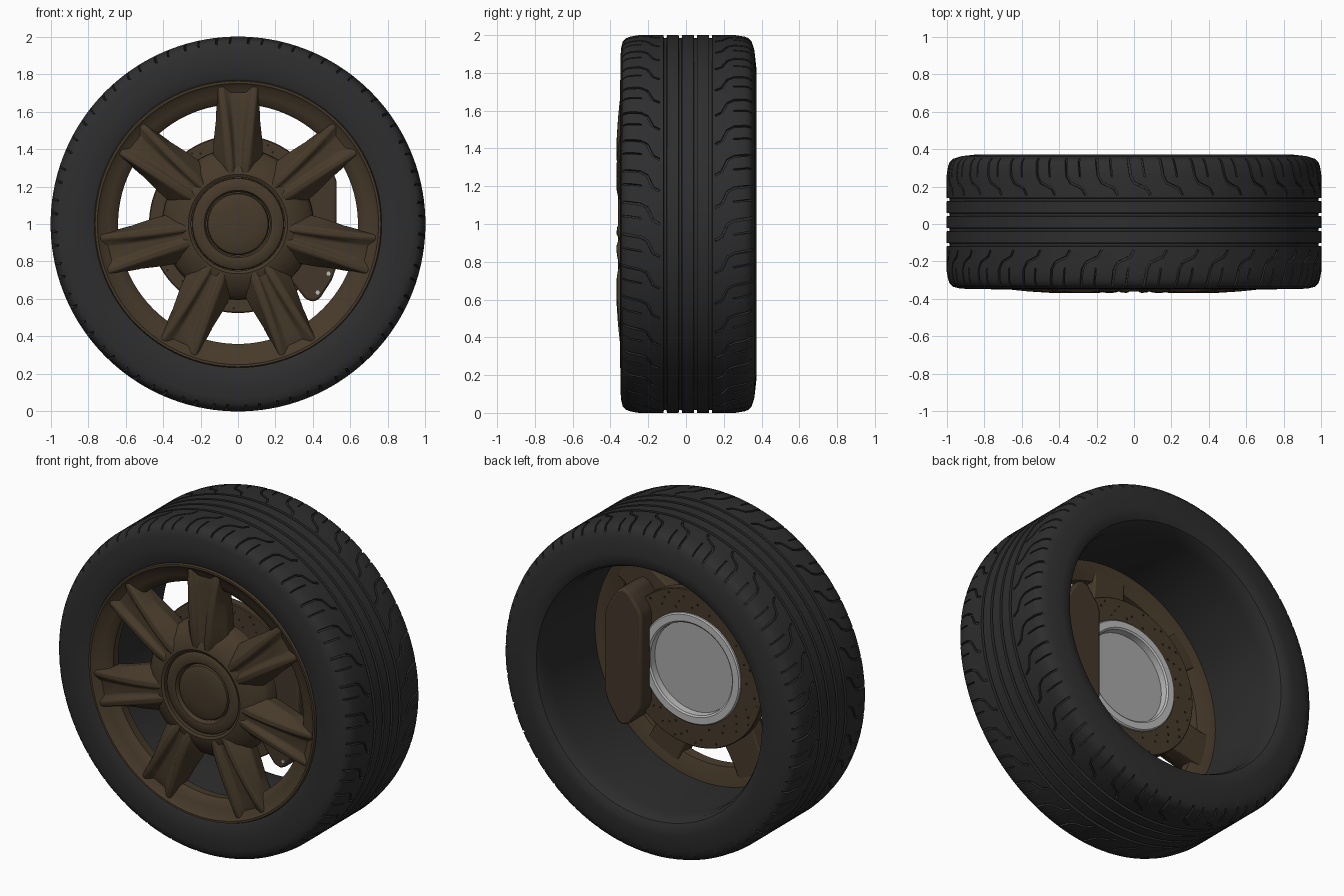
import bpy, bmesh
from math import cos, sin, pi, radians, hypot

cube = bpy.data.objects.get("Cube")
if cube:
    bpy.data.objects.remove(cube, do_unlink=True)


def material(name, color, rough=0.6):
    m = bpy.data.materials.new(name)
    m.use_nodes = True
    m.diffuse_color = (*color, 1)
    node = m.node_tree.nodes["Principled BSDF"]
    node.inputs["Base Color"].default_value = (*color, 1)
    node.inputs["Roughness"].default_value = rough
    return m


RUBBER = material("black rubber", (0.027, 0.027, 0.027), 0.8)
BRONZE = material("dark bronze", (0.062, 0.042, 0.023))
CALIPER = material("caliper brown", (0.058, 0.038, 0.024))
HOLE = material("hole dark brown", (0.02, 0.014, 0.009))
SILVER = material("silver", (0.5, 0.5, 0.5))
GREY = material("plate grey", (0.4, 0.4, 0.4))


def polar(r, a, y):
    """Point at radius r and angle a around the wheel axle."""
    return (r * cos(a), y, 1 + r * sin(a))


def shade(ob, angle):
    ob.data.shade_smooth()
    ob.data.set_sharp_from_angle(angle=radians(angle))


def finish(name, bm, mat, angle=35):
    bmesh.ops.remove_doubles(bm, verts=bm.verts, dist=1e-5)
    bmesh.ops.recalc_face_normals(bm, faces=bm.faces)
    me = bpy.data.meshes.new(name)
    bm.to_mesh(me)
    bm.free()
    me.materials.append(mat)
    ob = bpy.data.objects.new(name, me)
    bpy.context.collection.objects.link(ob)
    shade(ob, angle)
    return ob


def loft(bm, rings, loop=False):
    """Skin a list of closed rings of points; cap the ends unless looped."""
    vs = [[bm.verts.new(p) for p in ring] for ring in rings]
    n = len(vs[0])
    for i in range(len(vs) if loop else len(vs) - 1):
        a, b = vs[i], vs[(i + 1) % len(vs)]
        for j in range(n):
            k = (j + 1) % n
            bm.faces.new((a[j], a[k], b[k], b[j]))
    if not loop:
        bm.faces.new(vs[0])
        bm.faces.new(vs[-1])


def lathe(name, profile, mat, seg=96, angle=35):
    """Revolve a closed (radius, y) profile around the axle."""
    bm = bmesh.new()
    loft(bm, [[polar(r, 2 * pi * s / seg, y) for r, y in profile]
              for s in range(seg)], loop=True)
    bmesh.ops.dissolve_degenerate(bm, dist=1e-6, edges=bm.edges)
    return finish(name, bm, mat, angle)


# Tyre body with four running grooves
tread = []
for gy in (-0.11, -0.03, 0.05, 0.13):
    tread += [(1, gy - 0.009), (0.984, gy - 0.007), (0.984, gy + 0.007), (1, gy + 0.009)]
tyre_profile = ([(0.755, -0.27), (0.762, -0.335), (0.78, -0.345), (0.86, -0.348),
                 (0.93, -0.344), (0.965, -0.335), (0.983, -0.318), (0.992, -0.295), (1, -0.25)]
                + tread
                + [(1, 0.26), (0.992, 0.31), (0.983, 0.332), (0.965, 0.348), (0.92, 0.362),
                   (0.83, 0.372), (0.79, 0.37), (0.76, 0.355), (0.745, 0.325), (0.74, 0.25)])
tyre = lathe("tyre", tyre_profile, RUBBER, seg=180)


# Shoulder tread cuts
def groove(bm, path, side, start, w):
    rings = []
    for i, (y, a) in enumerate(path):
        y0, a0 = path[max(i - 1, 0)]
        y1, a1 = path[min(i + 1, len(path) - 1)]
        d = hypot(y1 - y0, a1 - a0)
        ny, na = -(a1 - a0) / d * w, (y1 - y0) / d * w
        surf = 1 - 4 * max(0, y - 0.25) ** 2
        shift = 0.015 if side > 0 else 0
        rings.append([polar(surf + h, start + a + s * na, side * (y + s * ny) + shift)
                      for s, h in ((-1, -0.013), (1, -0.013), (1, 0.04), (-1, 0.04))])
    loft(bm, rings)


HOOK = [(0.14, 0), (0.175, 0.02), (0.205, 0.085), (0.24, 0.105), (0.335, 0.12)]
SIPE = [(0.235, 0.03), (0.335, 0.045)]
COUNT = 36
bm = bmesh.new()
for k in range(COUNT):
    for side in (-1, 1):
        start = 2 * pi * (k + (0.5 if side > 0 else 0)) / COUNT
        groove(bm, HOOK, side, start, 0.006)
        groove(bm, SIPE, side, start, 0.004)
cutter = finish("tread_cutter", bm, RUBBER)
cutter.hide_render = True
mod = tyre.modifiers.new("tread", "BOOLEAN")
mod.operation, mod.solver, mod.object = "DIFFERENCE", "EXACT", cutter
graph = bpy.context.evaluated_depsgraph_get()
cut_mesh = bpy.data.meshes.new_from_object(tyre.evaluated_get(graph))
tyre.modifiers.clear()
tyre.data = cut_mesh
bpy.data.objects.remove(cutter, do_unlink=True)
shade(tyre, 30)

# Rim ring
lathe("rim_ring", [(0.768, -0.335), (0.762, -0.35), (0.75, -0.35), (0.735, -0.335),
                   (0.69, -0.318), (0.65, -0.3), (0.64, -0.285), (0.645, -0.23),
                   (0.7, -0.21), (0.756, -0.2)], BRONZE)

# Hub with flared skirt and centre cap
lathe("hub", [(0, -0.2), (0, -0.262), (0.25, -0.262), (0.25, -0.352), (0.265, -0.36), (0.29, -0.355),
              (0.34, -0.33), (0.385, -0.295), (0.402, -0.27), (0.405, -0.2)], BRONZE)
lathe("cap_ring", [(0.17, -0.26), (0.17, -0.33), (0.18, -0.345), (0.19, -0.347),
                   (0.232, -0.343), (0.243, -0.335), (0.246, -0.26)], BRONZE)
lathe("centre_cap", [(0, -0.26), (0, -0.352), (0.08, -0.35), (0.14, -0.343),
                     (0.16, -0.335), (0.166, -0.32), (0.166, -0.26)], BRONZE)

# Seven channelled spokes: radius, base half width, ridge edge, channel half width, ridge y, channel y
STATIONS = [(0.262, 0.11, 0.055, 0.02, -0.358, -0.348),
            (0.34, 0.135, 0.065, 0.024, -0.368, -0.345),
            (0.45, 0.13, 0.076, 0.034, -0.368, -0.338),
            (0.56, 0.118, 0.088, 0.048, -0.361, -0.332),
            (0.65, 0.114, 0.098, 0.062, -0.352, -0.326),
            (0.737, 0.125, 0.106, 0.078, -0.338, -0.32)]
bm = bmesh.new()
for k in range(7):
    phi = pi / 2 + 2 * pi * k / 7
    rings = []
    for r, base, ridge, chan, top, low in STATIONS:
        half = [(chan * 0.6, low), (chan + 0.008, top), (ridge, top + 0.004),
                (base, -0.285), (base - 0.01, -0.21)]
        ring = [(-t, y) for t, y in reversed(half)] + half
        rings.append([(r * cos(phi) - t * sin(phi), y, 1 + r * sin(phi) + t * cos(phi))
                      for t, y in ring])
    loft(bm, rings)
spokes = finish("spokes", bm, BRONZE)
bev = spokes.modifiers.new("soft edges", "BEVEL")
bev.width, bev.segments, bev.angle_limit = 0.007, 2, radians(30)

# Brake disc with drilled holes
lathe("brake_disc", [(0.3, -0.115), (0.47, -0.115), (0.475, -0.11), (0.475, -0.065),
                     (0.47, -0.06), (0.3, -0.06)], BRONZE)
bm = bmesh.new()
for k in range(20):
    for j, r in enumerate((0.365, 0.395, 0.425, 0.45)):
        if (k + j) % 4 == 3:
            continue
        cx, _, cz = polar(r, 2 * pi * (k + 0.28 * j) / 20, 0)
        loft(bm, [[(cx + 0.007 * cos(a * pi / 5), y, cz + 0.007 * sin(a * pi / 5))
                   for a in range(10)] for y in (-0.117, -0.058)])
finish("disc_holes", bm, HOLE)

# Bearing housing and its back plate
lathe("bearing_housing", [(0.27, -0.19), (0.325, -0.19), (0.332, -0.18), (0.332, -0.05),
                          (0.325, -0.043), (0.285, -0.043), (0.275, -0.05)], SILVER)
lathe("back_plate", [(0, -0.12), (0, -0.09), (0.272, -0.09), (0.272, -0.12)], GREY)

# Brake caliper on the left side
half = [(0.525, 0.0), (0.525, 0.23), (0.5, 0.3), (0.435, 0.4), (0.4, 0.415),
        (0.36, 0.4), (0.29, 0.31), (0.275, 0.27)]
outline = half + [(x, -z) for x, z in reversed(half[1:])]
bm = bmesh.new()
loft(bm, [[(x, y, 1 + z) for x, z in outline] for y in (-0.17, 0.04)])
caliper = finish("brake_caliper", bm, CALIPER)
bev = caliper.modifiers.new("soft edges", "BEVEL")
bev.width, bev.segments = 0.012, 2

# Caliper bolts
bm = bmesh.new()
for x, z in ((0.483, 0.265), (0.425, 0.365)):
    for s in (-1, 1):
        loft(bm, [[(x + 0.012 * cos(a * pi / 3), y, 1 + s * z + 0.012 * sin(a * pi / 3))
                   for a in range(6)] for y in (-0.178, -0.165)])
finish("caliper_bolts", bm, SILVER)
